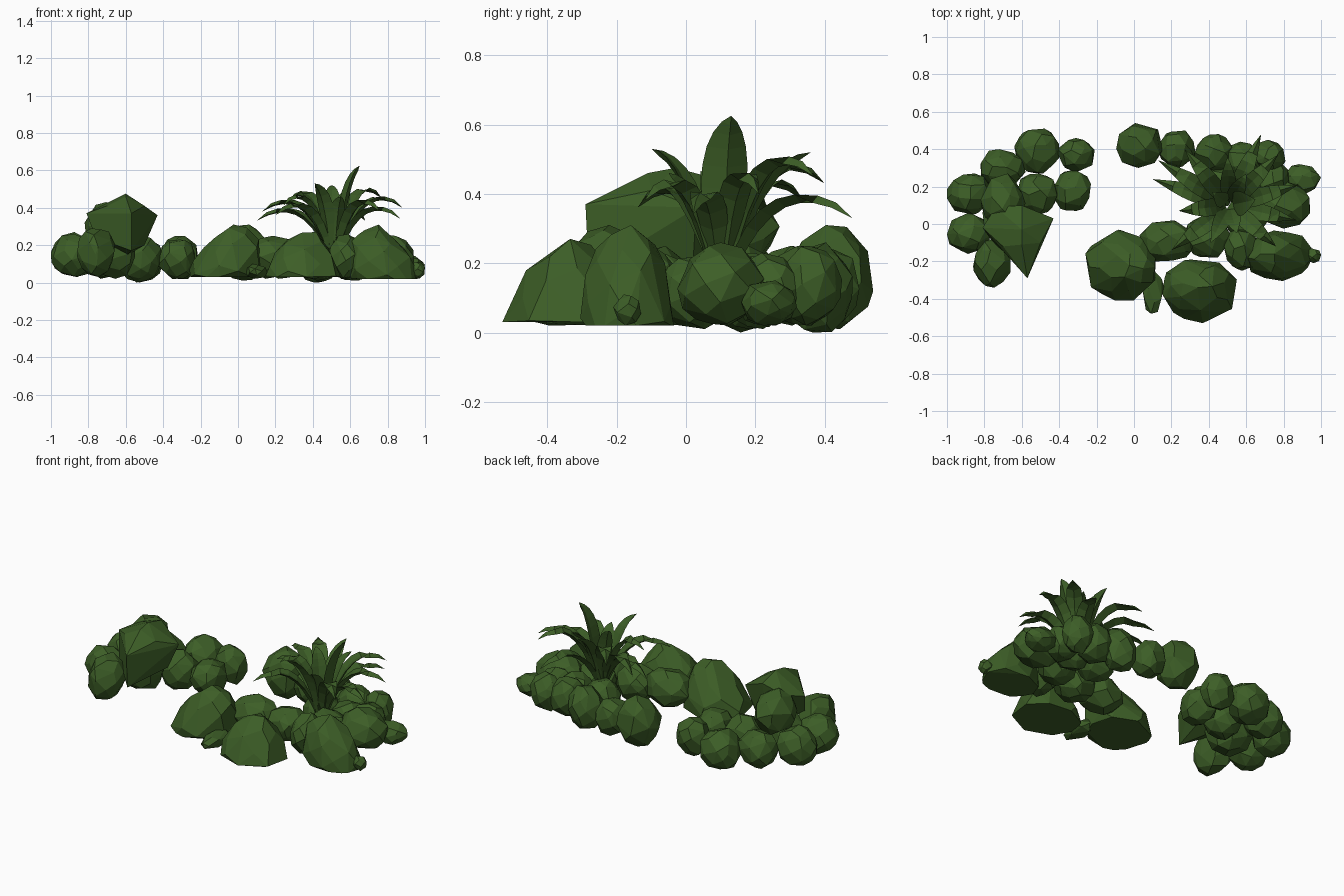
import bpy, bmesh, math, random
from mathutils import Vector

random.seed(7)
cube = bpy.data.objects.get("Cube")
if cube:
    bpy.data.objects.remove(cube, do_unlink=True)

# One foliage colour for everything
green = bpy.data.materials.new("dark moss green")
green.use_nodes = True
colour = (0.046, 0.112, 0.02, 1)
green.diffuse_color = colour
shader = green.node_tree.nodes["Principled BSDF"]
shader.inputs["Base Color"].default_value = colour
shader.inputs["Roughness"].default_value = 0.9


def finish(bm, name):
    bmesh.ops.recalc_face_normals(bm, faces=bm.faces[:])
    mesh = bpy.data.meshes.new(name)
    bm.to_mesh(mesh)
    bm.free()
    mesh.materials.append(green)
    obj = bpy.data.objects.new(name, mesh)
    bpy.context.collection.objects.link(obj)


def hull(points, name):
    """Convex faceted stone around a cloud of points."""
    bm = bmesh.new()
    for p in points:
        bm.verts.new(p)
    result = bmesh.ops.convex_hull(bm, input=bm.verts[:])
    loose = {g for g in result["geom_interior"] + result["geom_unused"]
             if isinstance(g, bmesh.types.BMVert) and g.is_valid}
    bmesh.ops.delete(bm, geom=list(loose), context="VERTS")
    bmesh.ops.dissolve_limit(bm, angle_limit=math.radians(9),
                             verts=bm.verts[:], edges=bm.edges[:])
    finish(bm, name)


def rock(name, box, floor=-1.0, count=36, lean=(0, 0), taper=0.0):
    """Jittered sphere of points, cut flat at floor, fitted to a box."""
    x, y, rx, ry, bottom, top = box
    turn = random.uniform(0, math.tau)
    golden = math.pi * (3 - math.sqrt(5))
    cloud = []
    for i in range(count):
        z = 1 - 2 * (i + 0.5) / count
        r = math.sqrt(1 - z * z)
        a = turn + golden * i + random.uniform(-0.25, 0.25)
        p = Vector((r * math.cos(a), r * math.sin(a), z)) * random.uniform(0.93, 1.05)
        p.z = max(p.z, floor)
        rise = max(p.z, 0)
        p.x = p.x * (1 - taper * rise) + lean[0] * rise
        p.y = p.y * (1 - taper * rise) + lean[1] * rise
        cloud.append(p)
    low = Vector([min(p[k] for p in cloud) for k in range(3)])
    high = Vector([max(p[k] for p in cloud) for k in range(3)])
    start = Vector((x - rx, y - ry, bottom))
    span = Vector((2 * rx, 2 * ry, top - bottom))
    hull([Vector([start[k] + span[k] * (p[k] - low[k]) / (high[k] - low[k])
                  for k in range(3)]) for p in cloud], name)


def rock_group(name, boxes, count=36):
    for i, box in enumerate(boxes, 1):
        rock(f"{name}_{i}", box, count=count)


# Clump of round stones on the right-hand side
rock_group("right_stone", [
    (-.52, .39, .12, .12, .0, .25),
    (-.31, .37, .1, .09, .02, .25),
    (-.7, .29, .12, .11, .02, .25),
    (-.88, .16, .12, .11, .03, .27),
    (-.33, .18, .1, .11, .02, .23),
    (-.52, .16, .11, .11, .0, .25),
    (-.88, -.05, .12, .11, .03, .26),
    (-.76, -.21, .1, .13, .03, .29),
    (-.68, .03, .13, .13, .02, .27),
])
rock("upper_right_stone", (-.7, .12, .12, .15, .18, .43))

# Tall angular boulder with a pointed prow leaning forward
hull([(-.6, -.03, .475), (-.43, .03, .36), (-.57, -.29, .37), (-.57, -.28, .17),
      (-.81, -.02, .37), (-.76, -.09, .24), (-.5, .02, .2), (-.6, .1, .44),
      (-.6, .06, .14), (-.74, .09, .4), (-.7, -.12, .41), (-.59, -.2, .42),
      (-.6, -.11, .46), (-.5, -.1, .41)], "pointed_boulder")

# Curved row of stones along the back
rock_group("back_stone", [
    (.03, .42, .125, .12, .01, .31),
    (.23, .4, .1, .1, .02, .24),
    (.43, .38, .11, .1, .0, .26),
    (.58, .34, .11, .1, .02, .25),
    (.72, .36, .09, .09, .02, .25),
    (.9, .24, .1, .08, .02, .15),
])

# Stones packed around the plant
rock_group("plant_stone", [
    (.79, .1, .15, .125, .02, .26),
    (.18, -.09, .15, .11, .02, .25),
    (.57, -.13, .09, .12, .02, .26),
    (.4, -.07, .12, .11, .02, .23),
    (.44, .19, .11, .11, .01, .22),
    (.62, .2, .11, .11, .01, .22),
    (.6, .03, .12, .11, .01, .22),
    (.73, .24, .1, .1, .02, .23),
])

# Wide flat-bottomed boulders in front, each leaning to its own peak
rock("front_boulder", (.35, -.36, .2, .17, .03, .27),
     floor=0, count=56, lean=(0.1, 0.15), taper=0.25)
rock("front_right_boulder", (-.07, -.22, .19, .19, .03, .31),
     floor=-0.1, count=56, lean=(0.4, 0), taper=0.2)
rock("front_left_boulder", (.78, -.17, .18, .135, .02, .31),
     floor=-0.1, count=56, lean=(-0.3, 0), taper=0.1)

# Little pebbles beside the boulders
rock_group("pebble", [
    (.1, -.36, .06, .12, .02, .1),
    (.96, -.17, .04, .04, .02, .11),
], count=20)


def leaf(name, tip, lift, width, steps=8):
    """Arching blade with a creased top, a thin keel and a sharp tip."""
    tip = Vector(tip)
    middle = Vector((.51, .1, .16))
    flat = Vector((tip.x - middle.x, tip.y - middle.y, 0)).normalized()
    root = middle + flat * 0.025
    side = Vector((-flat.y, flat.x, 0))
    bend = root.lerp(tip, 0.4)
    bend.z = tip.z + lift
    bm = bmesh.new()
    rings = []
    for i in range(steps):
        t = i / steps
        p = root * (1 - t) ** 2 + bend * 2 * t * (1 - t) + tip * t * t
        along = ((bend - root) * (1 - t) + (tip - bend) * t).normalized()
        up = along.cross(side)
        if up.dot(flat) > 0:
            up = -up
        w = width * math.sin(math.pi * (0.1 + 0.9 * t) ** 0.95)
        rings.append([bm.verts.new(q) for q in (
            p + side * w + up * w * 0.3, p + up * 0.004,
            p - side * w + up * w * 0.3, p - up * 0.012)])
    for a, b in zip(rings, rings[1:]):
        for k in range(4):
            n = (k + 1) % 4
            bm.faces.new((a[k], a[n], b[n], b[k]))
    end = bm.verts.new(tip)
    for k in range(4):
        bm.faces.new((rings[-1][k], rings[-1][(k + 1) % 4], end))
    bm.faces.new(rings[0])
    finish(bm, name)


# Outer leaves arch over and droop
for i, tip in enumerate([
        (.1, .24, .33), (.13, .34, .38), (.27, .4, .43), (.68, .48, .33),
        (.77, .37, .45), (.88, .21, .4), (.87, .02, .34), (.2, -.14, .36),
        (.76, -.12, .38), (.24, .07, .41)], 1):
    leaf(f"outer_leaf_{i}", tip, 0.17, 0.047)

# Inner leaves stand more upright
for i, tip in enumerate([
        (.41, -.1, .53), (.5, .36, .52), (.55, -.05, .46),
        (.42, .17, .52), (.6, .27, .5)], 1):
    leaf(f"inner_leaf_{i}", tip, -0.02, 0.045)
leaf("tall_leaf", (.65, .13, .625), -0.06, 0.068)
